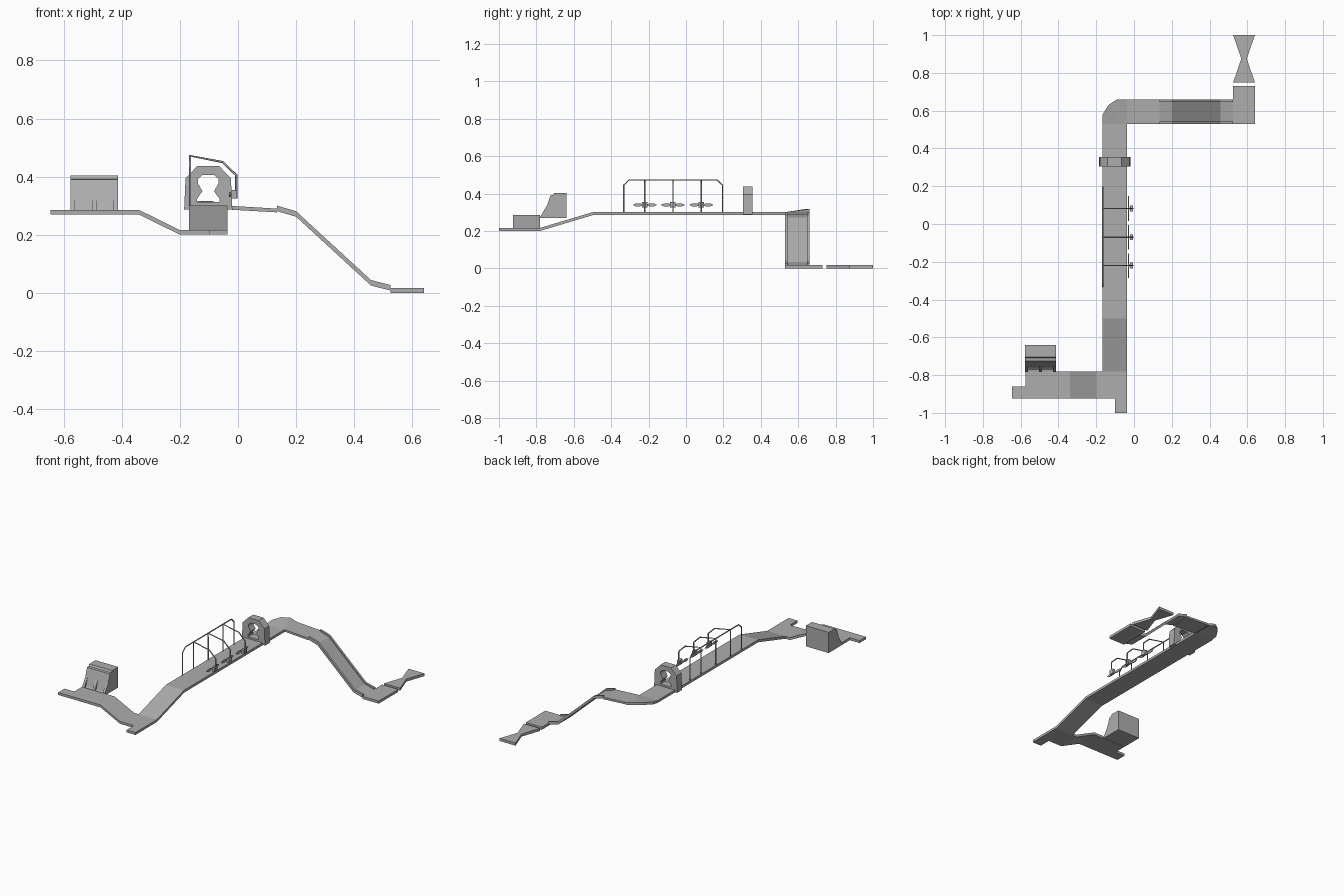
import bpy, bmesh
from mathutils import Vector

cube = bpy.data.objects.get("Cube")
if cube:
    bpy.data.objects.remove(cube, do_unlink=True)

grey = bpy.data.materials.new("plain grey")
grey.use_nodes = True
colour = (0.42, 0.42, 0.42, 1)
grey.diffuse_color = colour
grey.node_tree.nodes["Principled BSDF"].inputs["Base Color"].default_value = colour


def finish(name, bm):
    bmesh.ops.recalc_face_normals(bm, faces=bm.faces)
    mesh = bpy.data.meshes.new(name)
    bm.to_mesh(mesh)
    bm.free()
    mesh.materials.append(grey)
    obj = bpy.data.objects.new(name, mesh)
    bpy.context.collection.objects.link(obj)
    return obj


def extrude(name, points, direction):
    """Solid made by sweeping a closed 3D outline along a direction."""
    bm = bmesh.new()
    face = bm.faces.new([bm.verts.new(p) for p in points])
    new = bmesh.ops.extrude_face_region(bm, geom=[face])["geom"]
    bmesh.ops.translate(bm, vec=direction, verts=[v for v in new if isinstance(v, bmesh.types.BMVert)])
    return finish(name, bm)


def plate(name, outline, z0, z1):
    return extrude(name, [(x, y, z0) for x, y in outline], (0, 0, z1 - z0))


def along_x(name, outline, x0, x1):
    return extrude(name, [(x0, y, z) for y, z in outline], (x1 - x0, 0, 0))


def along_y(name, outline, y0, y1):
    return extrude(name, [(x, y0, z) for x, z in outline], (0, y1 - y0, 0))


def ribbon(path, thick):
    """Closed profile of a strip hanging below a path."""
    return path + [(a, b - thick) for a, b in reversed(path)]


def rect(a0, a1, b0, b1):
    return [(a0, b0), (a1, b0), (a1, b1), (a0, b1)]


def pipe(name, points, radius=0.004):
    curve = bpy.data.curves.new(name, "CURVE")
    curve.dimensions = "3D"
    curve.bevel_depth = radius
    curve.bevel_resolution = 1
    curve.use_fill_caps = True
    spline = curve.splines.new("POLY")
    spline.points.add(len(points) - 1)
    for p, co in zip(spline.points, points):
        p.co = (*co, 1)
    curve.materials.append(grey)
    obj = bpy.data.objects.new(name, curve)
    bpy.context.collection.objects.link(obj)


T = 0.016
L, R = -0.168, -0.037      # long walkway sides
N, F = 0.53, 0.66          # rear walkway sides

# Start platform and the ramp down from it
plate("start_tab", rect(-0.645, -0.575, -0.925, -0.86), 0.269, 0.285)
along_y("start_ramp", ribbon([(-0.575, 0.285), (-0.34, 0.285), (-0.2, 0.216), (L, 0.216)], T), -0.925, -0.78)
plate("lower_landing", rect(L, R, -0.925, -0.78), 0.2, 0.216)
plate("landing_tab", rect(-0.1, R, -1, -0.925), 0.2, 0.216)

# Long raised walkway
along_x("long_walkway", ribbon([(-0.78, 0.216), (-0.5, 0.3), (N, 0.3)], T), L, R)

# Double gate booth: sloped block, uprights and top bar
bx0, bx1 = -0.577, -0.413
along_x("booth_block", [(-0.775, 0.27), (-0.64, 0.27), (-0.64, 0.404), (-0.703, 0.404),
                        (-0.71, 0.392), (-0.725, 0.39), (-0.76, 0.285)], bx0, bx1)
for i in range(3):
    x = bx0 + i * (bx1 - bx0 - 0.016) / 2
    along_x(f"booth_upright_{i}", [(-0.783, 0.27), (-0.7, 0.27), (-0.7, 0.404), (-0.703, 0.404)], x, x + 0.016)
along_x("booth_top_bar", [(-0.711, 0.39), (-0.69, 0.39), (-0.69, 0.404), (-0.703, 0.404)], bx0, bx1)

# Arch with pointed teeth in its opening
cx = -0.1025
outer = [(0.083, 0.287), (0.078, 0.395), (0.037, 0.437)]
inner = [(0.02, 0.406), (0.036, 0.392), (0.036, 0.378), (0.02, 0.35), (0.038, 0.325), (0.038, 0.287)]
half = outer + [(-a, b) for a, b in reversed(outer)]
hole = [(-a, b) for a, b in reversed(inner)] + inner
along_y("arch", [(cx + a, b) for a, b in half + hole], 0.305, 0.355)
plate("arch_sill", rect(cx - 0.045, cx + 0.045, 0.305, 0.355), 0.298, 0.312)

# Hoop rail along one side
hx = -0.165
pipe("hoop_rail", [(hx, -0.333, 0.29), (hx, -0.333, 0.445), (hx, -0.305, 0.472),
                   (hx, 0.167, 0.472), (hx, 0.195, 0.445), (hx, 0.195, 0.29)])

# Arms with hanging spinners
for i, y in enumerate((-0.22, -0.07, 0.082)):
    pipe(f"spinner_arm_{i}", [(hx, y, 0.3), (hx, y, 0.472), (-0.052, y, 0.45), (-0.006, y, 0.405), (-0.006, y, 0.325)])
    along_x(f"spinner_hub_{i}", rect(y - 0.015, y + 0.015, 0.324, 0.354), -0.022, -0.004)
    along_x(f"spinner_axle_{i}", rect(y - 0.005, y + 0.005, 0.334, 0.344), -0.03, -0.02)
    for s in (-1, 1):
        blade = [(0.005, 0.336), (0.03, 0.33), (0.05, 0.332), (0.065, 0.339), (0.05, 0.346), (0.03, 0.348), (0.005, 0.342)]
        along_x(f"spinner_blade_{i}_{s}", [(y + s * a, b) for a, b in blade], -0.031, -0.026)

# Banked fan corner
rim = [(L, N, 0.3), (-0.166, 0.58, 0.308), (-0.135, 0.63, 0.316), (-0.09, F, 0.316), (R, F, 0.3)]
bm = bmesh.new()
for a, b in zip(rim, rim[1:]):
    tri = [Vector((R, N, 0.3)), Vector(a), Vector(b)]
    top = [bm.verts.new(p) for p in tri]
    low = [bm.verts.new((p.x, p.y, p.z - T)) for p in tri]
    bm.faces.new(top)
    bm.faces.new(low[::-1])
    bm.faces.new((top[1], top[2], low[2], low[1]))
bmesh.ops.remove_doubles(bm, verts=bm.verts, dist=0.0001)
finish("fan_corner", bm)

# Rear walkway and chute with side rails
along_y("rear_walkway", ribbon([(R, 0.3), (0.135, 0.29)], 0.013), N, F)
path = [(0.135, 0.3), (0.2, 0.281), (0.458, 0.044), (0.525, 0.027)]
along_y("chute_floor", ribbon([(x, z - 0.01) for x, z in path], 0.009), N, F)
for name, y in (("chute_rail_near", N), ("chute_rail_far", F - 0.013)):
    along_y(name, ribbon(path, 0.019), y, y + 0.013)

# End platform and bow-tie plate
plate("end_platform", rect(0.525, 0.64, N, 0.73), 0, 0.017)
plate("bow_tie_plate", [(0.525, 0.75), (0.64, 0.75), (0.597, 0.875), (0.64, 1),
                        (0.525, 1), (0.568, 0.875)], 0, 0.017)
